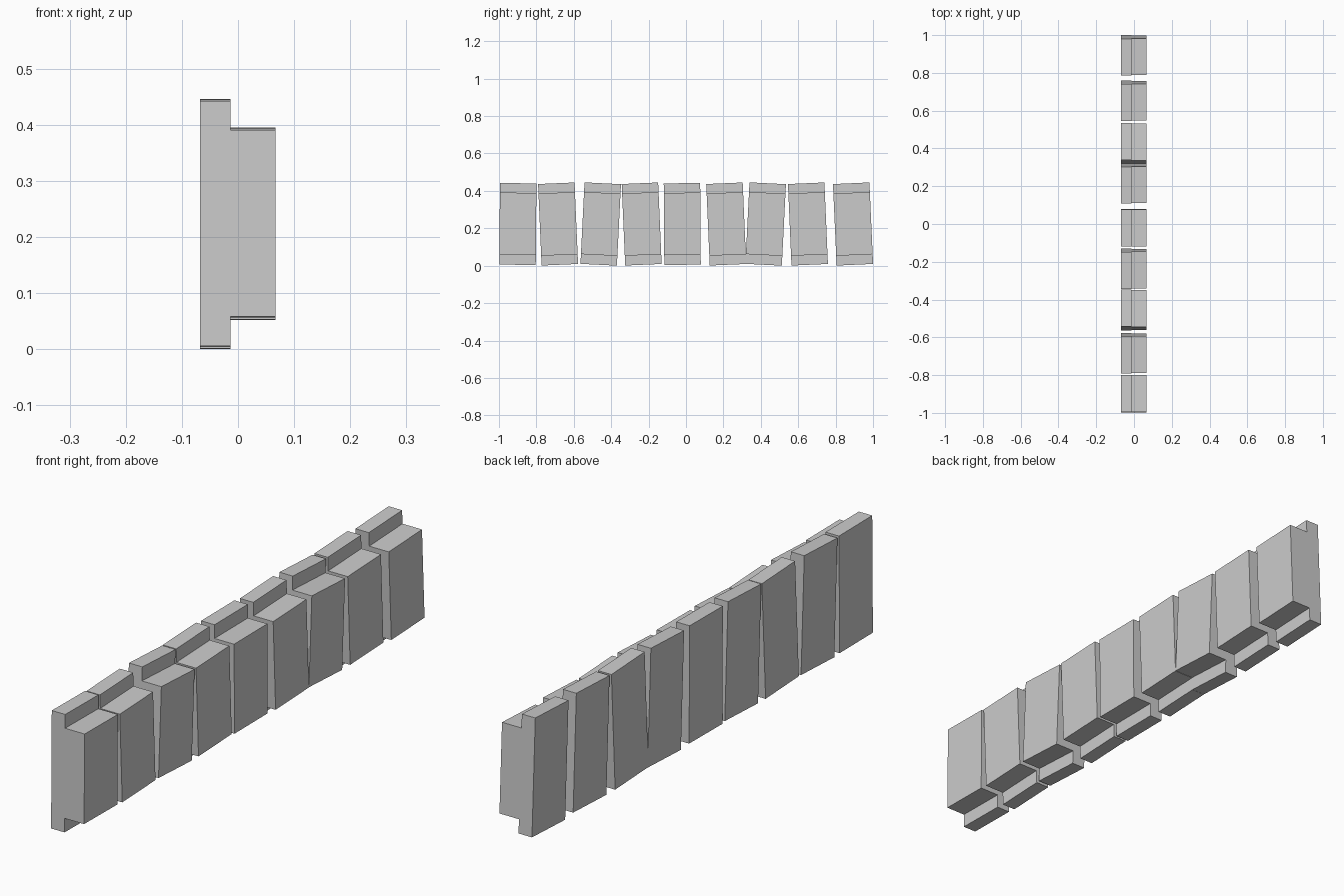
import bpy, bmesh
from mathutils import Matrix

if "Cube" in bpy.data.objects:
    bpy.data.objects.remove(bpy.data.objects["Cube"])

WIDTH = 0.195
MID_Z = 0.223

# Stepped plank cross-section (x, z about the plank centre)
PROFILE = [(-0.068, -0.218), (-0.013, -0.218), (-0.013, -0.166), (0.067, -0.166),
           (0.067, 0.167), (-0.013, 0.167), (-0.013, 0.218), (-0.068, 0.218)]

# Centre along y and tilt about x of every plank
PLANKS = [(-0.899, -0.009), (-0.684, 0.043), (-0.456, -0.050),
          (-0.237, 0.043), (-0.020, 0.007), (0.215, 0.043),
          (0.426, -0.050), (0.652, 0.043), (0.893, 0.045)]


def make_plank(index, y, tilt):
    bm = bmesh.new()
    face = bm.faces.new([bm.verts.new((x, -WIDTH / 2, z)) for x, z in PROFILE])
    ext = bmesh.ops.extrude_face_region(bm, geom=[face])
    verts = [g for g in ext["geom"] if isinstance(g, bmesh.types.BMVert)]
    bmesh.ops.translate(bm, verts=verts, vec=(0, WIDTH, 0))
    bmesh.ops.recalc_face_normals(bm, faces=bm.faces)
    mesh = bpy.data.meshes.new(f"plank_{index}")
    bm.to_mesh(mesh)
    bm.free()
    obj = bpy.data.objects.new(f"plank_{index}", mesh)
    obj.matrix_world = Matrix.Translation((0, y, MID_Z)) @ Matrix.Rotation(tilt, 4, 'X')
    bpy.context.collection.objects.link(obj)


# Row of loosely tilted planks
for i, (y, tilt) in enumerate(PLANKS, 1):
    make_plank(i, y, tilt)
